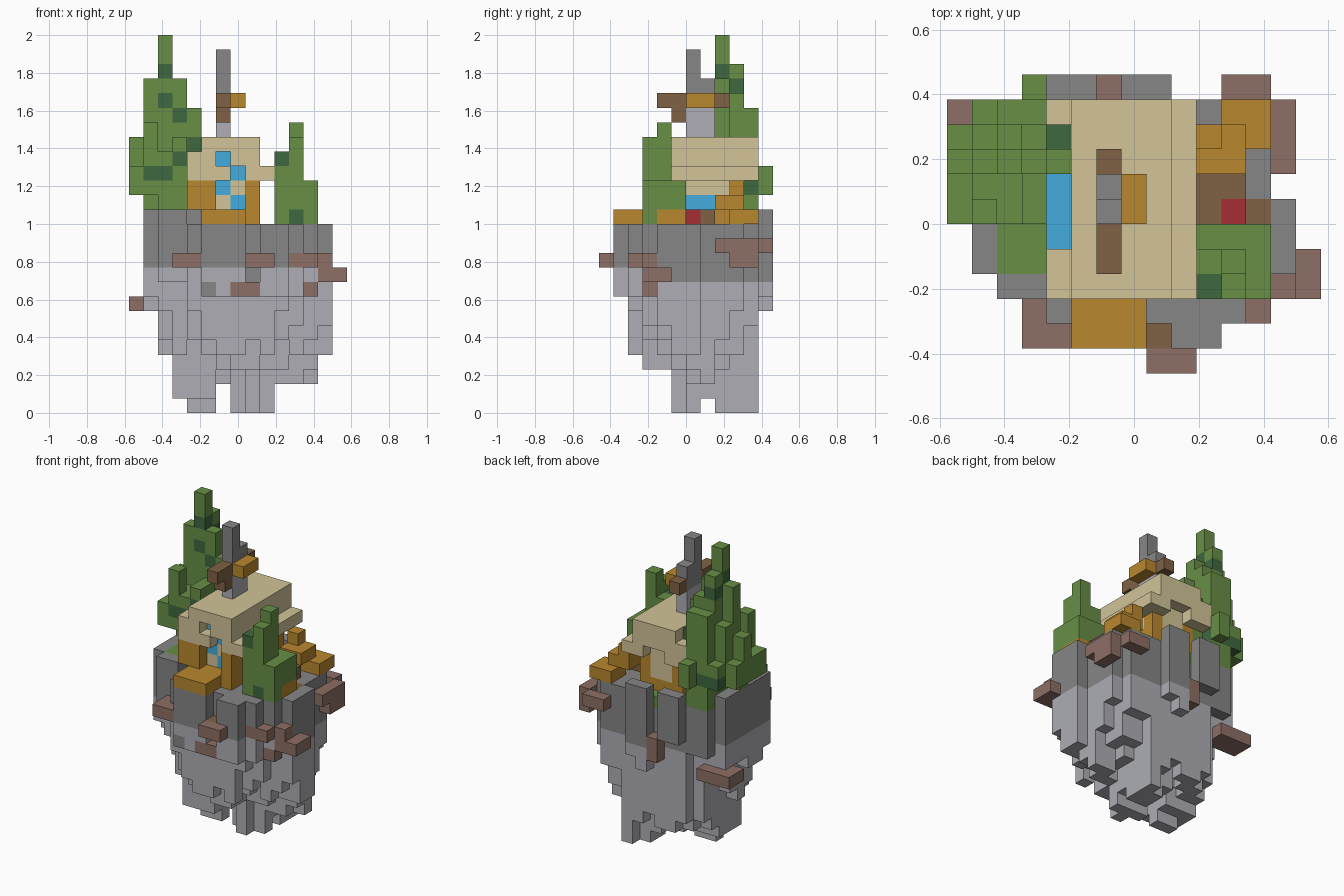
import bpy
import bmesh

cube = bpy.data.objects.get("Cube")
if cube:
    bpy.data.objects.remove(cube, do_unlink=True)

UNIT = 2 / 26                 # edge length of one block
ORIGIN = (7.5, 6, 0)          # block coordinates of the model centre


def material(name, hex_colour):
    """Flat material from an sRGB hex colour."""
    srgb = [c / 255 for c in bytes.fromhex(hex_colour)]
    linear = [c / 12.92 if c < 0.04 else ((c + 0.055) / 1.055) ** 2.4 for c in srgb]
    mat = bpy.data.materials.new(name)
    mat.use_nodes = True
    mat.diffuse_color = (*linear, 1)
    shader = mat.node_tree.nodes["Principled BSDF"]
    shader.inputs["Base Color"].default_value = (*linear, 1)
    shader.inputs["Roughness"].default_value = 0.9
    return mat


light_stone = material("light stone", "adadb5")
dark_stone = material("dark stone", "868686")
clay = material("clay brown", "8d6f65")
plaster = material("tan plaster", "d2c498")
timber = material("golden timber", "b9872e")
dark_wood = material("dark wood", "7f6145")
leaf = material("leaf green", "678f45")
dark_leaf = material("dark leaf green", "3f683f")
window_blue = material("window blue", "42acdd")
red = material("red", "a62f34")


def cells_of(boxes):
    """All unit blocks inside boxes given as x0, x1, y0, y1, z0, z1."""
    return {(i, j, k) for x0, x1, y0, y1, z0, z1 in boxes
            for i in range(x0, x1) for j in range(y0, y1) for k in range(z0, z1)}


def build(name, cells, mats, rule=lambda i, j, k: 0):
    """Make one mesh from blocks, keeping only the exposed faces."""
    bm = bmesh.new()
    corners = {}

    def corner(p):
        if p not in corners:
            corners[p] = bm.verts.new([(c - o) * UNIT for c, o in zip(p, ORIGIN)])
        return corners[p]

    for cell in sorted(cells):
        for axis in range(3):
            for side in (0, 1):
                beside = list(cell)
                beside[axis] += 1 if side else -1
                if tuple(beside) in cells:
                    continue
                loop = []
                for u, v in ((0, 0), (1, 0), (1, 1), (0, 1)):
                    p = list(cell)
                    p[axis] += side
                    p[(axis + 1) % 3] += u
                    p[(axis + 2) % 3] += v
                    loop.append(corner(tuple(p)))
                face = bm.faces.new(loop if side else loop[::-1])
                face.material_index = rule(*cell)
    mesh = bpy.data.meshes.new(name)
    bm.to_mesh(mesh)
    bm.free()
    for mat in mats:
        mesh.materials.append(mat)
    obj = bpy.data.objects.new(name, mesh)
    bpy.context.collection.objects.link(obj)


# Blocks set into the rock: ledges, planks and grass
inlays = {
    "front_right_ledge": (clay, [(3, 5, 1, 2, 10, 11), (3, 4, 2, 3, 10, 11)]),
    "front_ledge": (clay, [(8, 10, 0, 1, 10, 11), (7, 9, 1, 2, 8, 9)]),
    "front_plank": (dark_wood, [(8, 9, 1, 2, 10, 11)]),
    "yard_plank": (dark_wood, [(12, 13, 6, 7, 12, 13)]),
    "front_left_ledge": (clay, [(11, 13, 2, 3, 10, 11), (12, 13, 3, 4, 8, 9)]),
    "left_ledge": (clay, [(13, 15, 3, 4, 9, 10), (14, 15, 4, 5, 9, 10),
                          (13, 14, 3, 4, 10, 11)]),
    "back_left_ledge": (clay, [(13, 14, 8, 11, 11, 12), (11, 13, 11, 12, 11, 12),
                               (13, 14, 9, 11, 10, 11)]),
    "back_ledge": (clay, [(6, 7, 11, 12, 8, 10)]),
    "right_ledge": (clay, [(0, 3, 9, 11, 7, 8)]),
    "grass": (leaf, [(2, 4, 4, 6, 13, 14), (2, 4, 10, 11, 13, 14),
                     (5, 9, 10, 11, 12, 13)]),
}
inlaid = set()
for name, (mat, boxes) in inlays.items():
    cells = cells_of(boxes)
    inlaid |= cells
    build(name, cells, [mat])

# Floating rock: hanging columns (x0, x1, y0, y1, underside) up to the plateau
PLATEAU = 13
feet = [(4, 6, 6, 7, 0), (7, 10, 6, 7, 0), (8, 9, 5, 6, 0), (8, 10, 8, 10, 0),
        (9, 10, 10, 11, 0), (3, 6, 5, 8, 1), (7, 10, 6, 10, 1)]
belly = [(3, 9, 6, 10, 2), (4, 10, 8, 11, 2), (10, 13, 6, 8, 2), (6, 9, 3, 11, 3),
         (3, 12, 5, 9, 3), (2, 14, 5, 7, 4), (5, 10, 2, 5, 4), (3, 12, 4, 10, 4),
         (2, 13, 5, 9, 5), (4, 11, 3, 11, 5), (12, 14, 4, 5, 5)]
rim = [(3, 13, 4, 10, 6), (4, 12, 3, 11, 6), (1, 14, 4, 7, 7), (4, 12, 2, 3, 7),
       (5, 8, 1, 2, 8), (9, 11, 1, 2, 8), (2, 13, 3, 4, 9), (1, 13, 7, 10, 8),
       (2, 12, 10, 11, 9)]
raised = [(1, 4, 4, 10, 10, 14), (2, 4, 10, 11, 10, 14), (2, 4, 3, 4, 10, 14),
          (4, 6, 11, 12, 10, 14), (7, 9, 11, 12, 7, 14)]
solid = cells_of([(*b, PLATEAU) for b in feet + belly + rim] + raised)


def is_chipped(i, j, k):
    """Every third column ends one block higher, for a ragged underside."""
    return 1 < k < 8 and (i + 2 * j) % 3 == 0 and (i, j, k - 1) not in solid


rock = {c for c in solid if not is_chipped(*c)} - inlaid
dark_specks = {(5, 8), (8, 9)}


def rock_rule(i, j, k):
    speck = j < 3 and (i, k) in dark_specks
    return int(speck or k >= (9 if j >= 4 and i > 1 else 10))


build("floating_rock", rock, [light_stone, dark_stone], rock_rule)


# House: solid body with timber base, chequered door recess and windows
def is_recess(i, k):
    return i in (6, 7) and (k in (14, 15) or (i, k) in ((6, 17), (7, 16)))


def house_rule(i, j, k):
    door = j == 4 and is_recess(i, k) and (i + k) % 2 == 1
    left_window = i == 8 and j in (6, 7) and k == 14
    right_window = i == 4 and 5 <= j < 8
    if door or left_window or right_window:
        return 2
    above_window = i == 8 and 6 <= j < 9 and k == 15
    if k == 13 or (k < 16 and i not in (6, 7) and not above_window):
        return 1
    return 0


house = cells_of([(5, 9, 3, 10, 13, 19), (4, 5, 3, 4, 14, 16), (4, 5, 5, 8, 14, 16)])
house = {c for c in house if not (c[1] == 3 and is_recess(c[0], c[2]))}
build("house", house, [plaster, timber, window_blue], house_rule)
build("back_overhang", cells_of([(5, 9, 10, 11, 17, 19), (8, 9, 10, 11, 16, 17),
                                 (5, 6, 10, 11, 16, 17)]), [plaster])
build("left_eave", cells_of([(9, 10, 3, 11, 16, 17)]), [plaster])
build("right_eave", cells_of([(4, 5, 3, 5, 16, 18), (4, 5, 10, 11, 16, 18)]), [plaster])

# Chimney with its crossbeam
build("chimney", cells_of([(6, 7, 6, 8, 19, 23), (6, 7, 6, 7, 23, 25)]),
      [light_stone, dark_stone], lambda i, j, k: int(k > 20))
build("chimney_beam", cells_of([(6, 7, 4, 6, 21, 22), (6, 7, 8, 9, 21, 22),
                                (6, 7, 5, 6, 20, 21)]), [dark_wood])
build("chimney_bracket", cells_of([(7, 8, 6, 8, 21, 22)]), [timber])

# Porch, decks and yard
build("front_porch", cells_of([(5, 8, 1, 3, 13, 14)]), [timber])
build("side_deck", cells_of([(10, 12, 8, 10, 14, 15), (11, 13, 9, 11, 13, 14)]), [timber])
build("deck_stack", cells_of([(10, 11, 9, 10, 15, 16)]), [timber])
build("yard_boards", cells_of([(10, 12, 7, 8, 13, 14), (10, 11, 6, 7, 13, 14)]), [dark_wood])
build("red_crate", cells_of([(11, 12, 6, 7, 13, 14)]), [red])
build("garden_fence", cells_of([(12, 13, 4, 6, 13, 14)]), [timber])

# Trees: stacked foliage with a few darker blocks
shade = {(2, 8, 23), (2, 9, 22), (2, 8, 21), (3, 8, 20), (4, 8, 18), (4, 9, 18),
         (2, 6, 16), (1, 6, 16), (3, 6, 17), (3, 10, 15), (2, 10, 15), (1, 10, 15),
         (10, 3, 17), (11, 3, 13)}


def leaf_rule(*cell):
    return int(cell in shade)


tall_tree = [(2, 3, 8, 9, 14, 26), (2, 3, 9, 10, 14, 24), (1, 2, 8, 9, 15, 23),
             (3, 4, 8, 9, 14, 23), (3, 4, 9, 10, 14, 22), (4, 5, 8, 9, 14, 21),
             (4, 5, 9, 10, 14, 19), (2, 4, 10, 11, 14, 21), (1, 2, 9, 10, 15, 20)]
low_foliage = [(0, 1, 8, 9, 15, 19), (0, 1, 6, 10, 15, 17), (1, 2, 6, 7, 15, 20),
               (2, 3, 6, 8, 14, 18), (1, 2, 7, 8, 14, 18), (3, 4, 6, 8, 14, 19),
               (1, 2, 10, 11, 15, 17), (3, 4, 11, 12, 15, 17), (2, 4, 4, 6, 14, 15)]
build("tall_tree", cells_of(tall_tree + low_foliage[:-1]), [leaf, dark_leaf], leaf_rule)

small_tree = [(11, 12, 4, 5, 13, 20), (11, 12, 3, 4, 13, 19), (10, 11, 3, 5, 13, 18),
              (10, 12, 5, 6, 13, 16), (12, 13, 3, 6, 14, 16), (12, 13, 3, 4, 13, 14)]
build("small_tree", cells_of(small_tree), [leaf, dark_leaf], leaf_rule)
